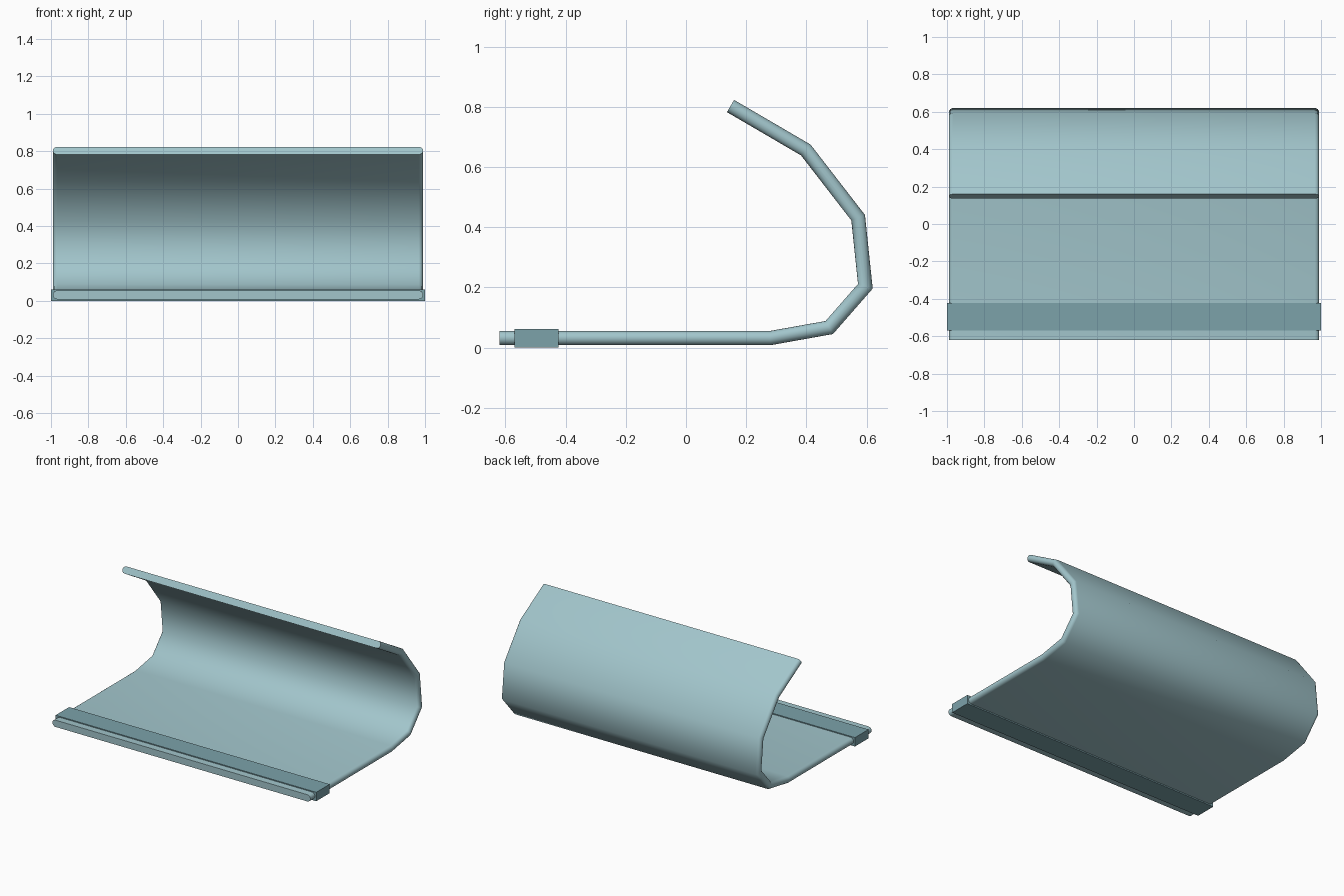
import bpy, bmesh, math
from mathutils import Vector

if "Cube" in bpy.data.objects:
    bpy.data.objects.remove(bpy.data.objects["Cube"])

HALF_W, HALF_T, STEPS = 0.99, 0.0235, 8

# centre line of the bent sheet in (y, z)
PATH = [Vector(p) for p in [(-0.62, 0.032), (0.28, 0.032), (0.476, 0.067), (0.596, 0.204),
                            (0.572, 0.432), (0.398, 0.657), (0.148, 0.803)]]


def mitres(path):
    """Offset vector at each path point that keeps the thickness constant."""
    dirs = [(b - a).normalized() for a, b in zip(path, path[1:])]
    normals = [Vector((-d.y, d.x)) for d in dirs]
    out = []
    for i in range(len(path)):
        a, b = normals[max(i - 1, 0)], normals[min(i, len(normals) - 1)]
        m = (a + b).normalized()
        out.append(m / m.dot(a))
    return out


def section():
    """Flat strip with rounded side edges: (x, offset) points."""
    r = HALF_T
    pts = []
    for side, start in ((1, -90), (-1, 90)):
        for k in range(STEPS + 1):
            a = math.radians(start + 180 * k / STEPS)
            pts.append((side * (HALF_W - r) + r * math.cos(a), r * math.sin(a)))
    return pts


def finish(bm, name, angle):
    bmesh.ops.recalc_face_normals(bm, faces=bm.faces)
    mesh = bpy.data.meshes.new(name)
    bm.to_mesh(mesh)
    bm.free()
    ob = bpy.data.objects.new(name, mesh)
    bpy.context.collection.objects.link(ob)
    mat = bpy.data.materials.get("blue_grey_" + name) or bpy.data.materials.new("blue_grey_" + name)
    mesh.materials.append(mat)
    bpy.ops.object.select_all(action='DESELECT')
    ob.select_set(True)
    bpy.context.view_layer.objects.active = ob
    if angle:
        bpy.ops.object.shade_smooth_by_angle(angle=math.radians(angle))
    return mat


# curved sheet: section swept along the path
bm = bmesh.new()
rings = []
for p, m in zip(PATH, mitres(PATH)):
    rings.append([bm.verts.new((x, p.x + m.x * o, p.y + m.y * o)) for x, o in section()])
n = len(rings[0])
for r0, r1 in zip(rings, rings[1:]):
    for i in range(n):
        j = (i + 1) % n
        bm.faces.new((r0[i], r0[j], r1[j], r1[i]))
bm.faces.new(rings[0])
bm.faces.new(rings[-1])
finish(bm, "curved_sheet", 60).diffuse_color = (0.36, 0.56, 0.60, 1)

# clamp bar across the front of the sheet
bm = bmesh.new()
bmesh.ops.create_cube(bm, size=1)
bmesh.ops.scale(bm, vec=(2.0, 0.147, 0.062), verts=bm.verts)
bmesh.ops.translate(bm, vec=(0, -0.497, 0.031), verts=bm.verts)
finish(bm, "clamp_bar", 0).diffuse_color = (0.20, 0.36, 0.40, 1)

for m in bpy.data.materials:
    if m.users and not m.is_grease_pencil:
        m.use_nodes = True
        m.node_tree.nodes["Principled BSDF"].inputs["Base Color"].default_value = m.diffuse_color
